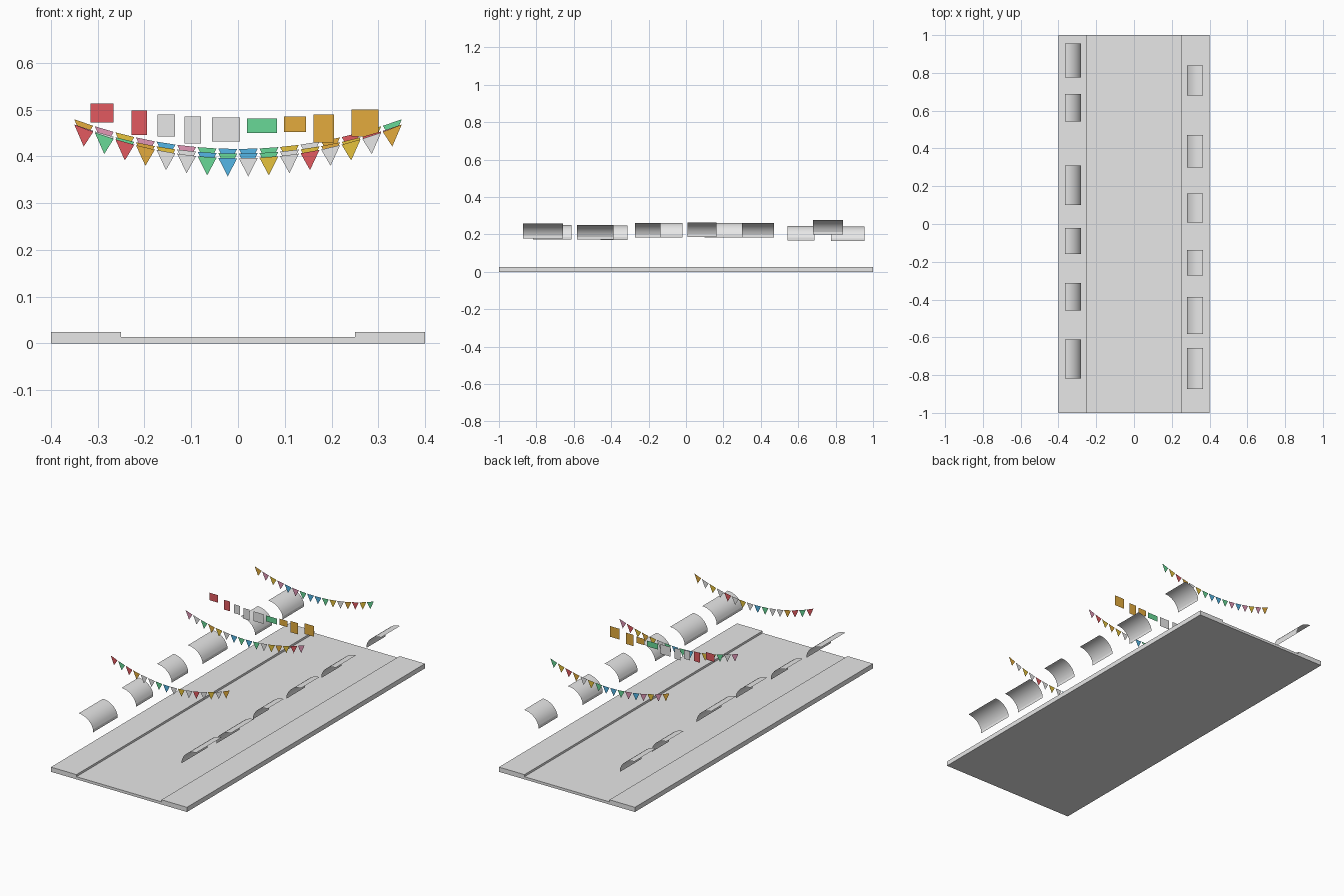
import bpy, bmesh
from math import sin, cos, radians

cube = bpy.data.objects.get("Cube")
if cube:
    bpy.data.objects.remove(cube)


def material(name, *rgb):
    m = bpy.data.materials.new(name)
    m.use_nodes = True
    m.diffuse_color = (*rgb, 1)
    m.node_tree.nodes["Principled BSDF"].inputs["Base Color"].default_value = (*rgb, 1)
    return m


GREY = material("light_grey", .8, .8, .8)
CLOTH = {
    "w": GREY,
    "r": material("red", .76, .10, .115),
    "g": material("green", .14, .69, .31),
    "b": material("blue", .09, .47, .79),
    "o": material("orange", .77, .41, .047),
    "y": material("yellow", .79, .54, .047),
    "p": material("pink", .76, .31, .47),
}
KEYS = list(CLOTH)


def finish(bm, name, mats):
    mesh = bpy.data.meshes.new(name)
    bm.to_mesh(mesh)
    bm.free()
    for m in mats:
        mesh.materials.append(m)
    obj = bpy.data.objects.new(name, mesh)
    bpy.context.collection.objects.link(obj)
    return obj


def face(bm, points, key="w"):
    f = bm.faces.new([bm.verts.new(p) for p in points])
    f.material_index = KEYS.index(key)
    return f


# Street slab: one stepped profile with raised pavements, extruded along y
half = [(.25, .014), (.25, .025), (.4, .025), (.4, 0)]
profile = half + [(-x, z) for x, z in reversed(half)]
bm = bmesh.new()
front = face(bm, [(x, -1, z) for x, z in profile])
ext = bmesh.ops.extrude_face_region(bm, geom=[front])
moved = [v for v in ext["geom"] if isinstance(v, bmesh.types.BMVert)]
bmesh.ops.translate(bm, verts=moved, vec=(0, 2, 0))
bmesh.ops.recalc_face_normals(bm, faces=bm.faces)
finish(bm, "street", [GREY])


# Awnings: thin curved sheets, high at the wall, with a short hanging valance
def awning(name, side, y, width, top, steps=8, sweep=75):
    outline = []
    for i in range(steps + 1):
        a = radians(sweep * i / steps)
        out = sin(a) / sin(radians(sweep))
        drop = (1 - cos(a)) / (1 - cos(radians(sweep)))
        outline.append((side * (.365 - .085 * out), top - .063 * drop))
    x, z = outline[-1]
    outline.append((x, z - .015))
    bm = bmesh.new()
    rows = [[bm.verts.new((x, y + s * width / 2, z)) for s in (-side, side)]
            for x, z in outline]
    for a, b in zip(rows, rows[1:]):
        f = bm.faces.new((a[0], a[1], b[1], b[0]))
        f.smooth = True
        f.normal_update()
        if f.normal.x * side > 0:
            f.normal_flip()
    # sharp fold where the valance begins
    bm.edges.get(rows[-2]).smooth = False
    finish(bm, name, [GREY])


ROWS = {
    -1: [(.865, .18, .242), (.615, .145, .246), (.205, .21, .262),
         (-.09, .14, .262), (-.385, .145, .248), (-.715, .205, .25)],
    1: [(.76, .16, .277), (.385, .17, .262), (.085, .155, .264),
        (-.205, .135, .262), (-.485, .195, .25), (-.765, .215, .257)],
}
for side, row in ROWS.items():
    for i, (y, width, top) in enumerate(row):
        label = "left" if side > 0 else "right"
        awning(f"awning_{label}_{i + 1}", side, y, width, top)


# Bunting: triangular pennants hanging from a sagging line
def bunting(name, y, low, high, colours, span=.352):
    def line(x):
        return low + (high - low) * (x / span) ** 2
    bm = bmesh.new()
    pitch = 2 * span / len(colours)
    for i, key in enumerate(colours):
        x = -span + pitch * (i + .5)
        a, b = x - pitch * .46, x + pitch * .46
        face(bm, [(a, y, line(a)), (x, y, line(x) - .039), (b, y, line(b))], key)
    finish(bm, name, CLOTH.values())


bunting("bunting_front", -.57, .396, .469, "rgrowwgbwywrwywo")
bunting("bunting_middle", .06, .406, .469, "pwgoywbgbgwyoyrp")
bunting("bunting_back", .64, .416, .48, "opypbpgbbgyworyg")

# Laundry: flat cloths in a row (colour, left, right, bottom, top)
LAUNDRY = [
    ("r", -.315, -.266, .473, .513), ("r", -.228, -.195, .446, .498),
    ("w", -.172, -.135, .443, .49), ("w", -.114, -.079, .428, .485),
    ("w", -.056, .004, .432, .483), ("g", .019, .083, .45, .481),
    ("o", .098, .145, .452, .485), ("o", .162, .205, .43, .49),
    ("o", .243, .301, .443, .5),
]
bm = bmesh.new()
for key, x0, x1, z0, z1 in LAUNDRY:
    face(bm, [(x0, .21, z0), (x1, .21, z0), (x1, .21, z1), (x0, .21, z1)], key)
finish(bm, "laundry", CLOTH.values())
